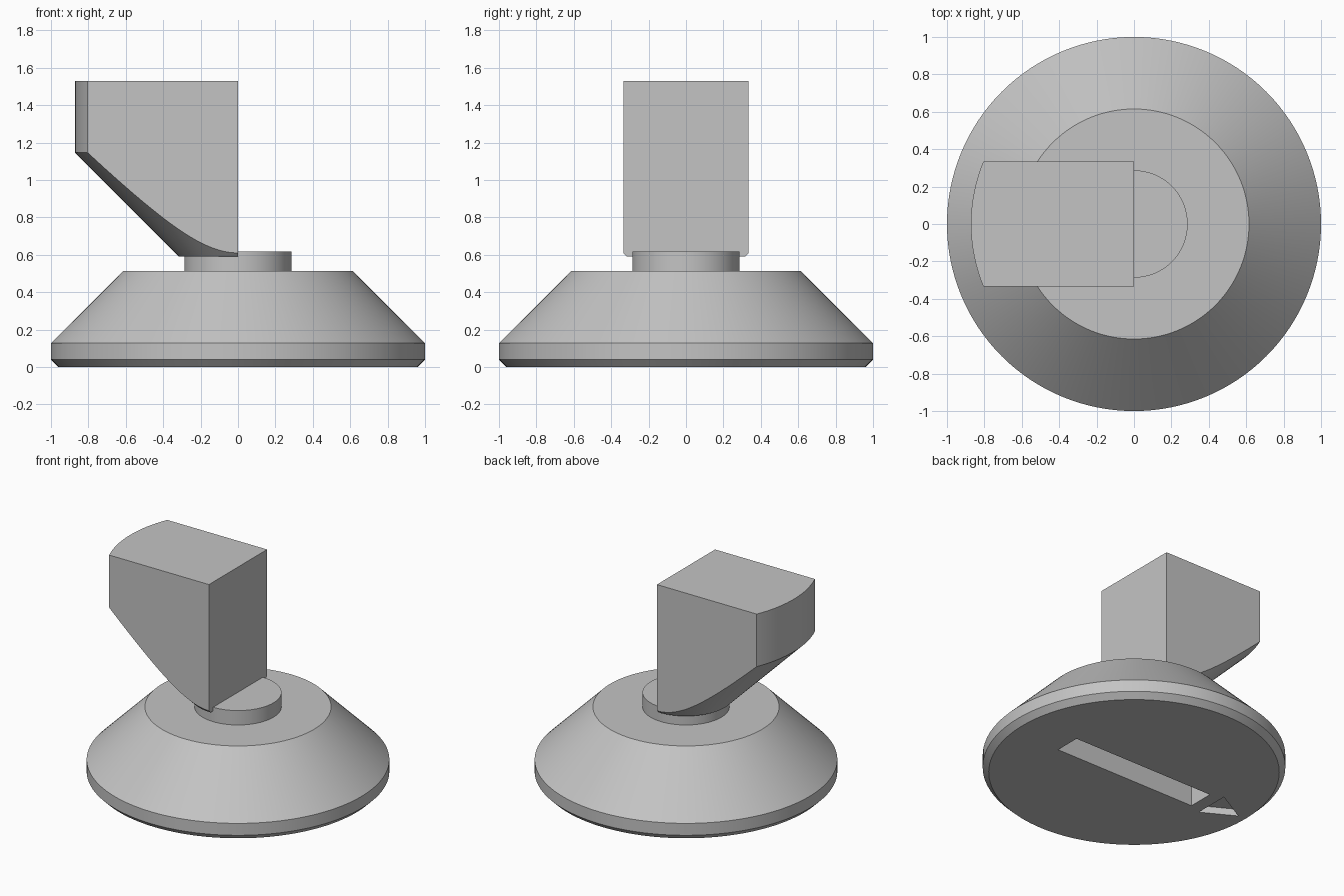
import bpy
import bmesh
import math

cube = bpy.data.objects.get("Cube")
if cube:
    bpy.data.objects.remove(cube, do_unlink=True)

grey = bpy.data.materials.new("plain grey")
grey.use_nodes = True
grey.diffuse_color = (0.55, 0.55, 0.55, 1)
grey.node_tree.nodes["Principled BSDF"].inputs["Base Color"].default_value = (0.55, 0.55, 0.55, 1)

SEGMENTS = 128


def finish(name, bm):
    bmesh.ops.recalc_face_normals(bm, faces=bm.faces)
    mesh = bpy.data.meshes.new(name)
    bm.to_mesh(mesh)
    bm.free()
    mesh.materials.append(grey)
    obj = bpy.data.objects.new(name, mesh)
    bpy.context.collection.objects.link(obj)
    return obj


def turned(name, profile):
    """Closed solid of revolution from (radius, z) pairs, bottom to top."""
    bm = bmesh.new()
    angles = [2 * math.pi * i / SEGMENTS for i in range(SEGMENTS)]
    rings = [[bm.verts.new((r * math.cos(a), r * math.sin(a), z)) for a in angles]
             for r, z in profile]
    for low, high in zip(rings, rings[1:]):
        for i in range(SEGMENTS):
            j = (i + 1) % SEGMENTS
            bm.faces.new((low[i], low[j], high[j], high[i]))
    bm.faces.new(rings[0])
    bm.faces.new(rings[-1])
    return finish(name, bm)


def prism(name, outline, z0, z1):
    """Outline in x and y, raised from z0 to z1."""
    bm = bmesh.new()
    face = bm.faces.new([bm.verts.new((x, y, z0)) for x, y in outline])
    top = bmesh.ops.extrude_face_region(bm, geom=[face])["geom"]
    bmesh.ops.translate(bm, vec=(0, 0, z1 - z0),
                        verts=[v for v in top if isinstance(v, bmesh.types.BMVert)])
    return finish(name, bm)


def rectangle(x0, x1, half_width):
    return [(x0, -half_width), (x1, -half_width), (x1, half_width), (x0, half_width)]


def combine(obj, cutter, operation):
    cutter.hide_render = True
    mod = obj.modifiers.new(cutter.name, 'BOOLEAN')
    mod.operation = operation
    mod.solver = 'EXACT'
    mod.object = cutter
    bpy.context.view_layer.objects.active = obj
    bpy.ops.object.modifier_apply(modifier=mod.name)
    bpy.data.objects.remove(cutter, do_unlink=True)


# Sloped round base with a slot and an arrow pocket underneath
base = turned("base", [(0.96, 0), (1, 0.04), (1, 0.127), (0.615, 0.512)])
combine(base, prism("slot_cutter", rectangle(-0.575, 0.575, 0.095), -0.1, 0.145), 'DIFFERENCE')
combine(base, prism("arrow_cutter", [(-0.9, 0), (-0.667, -0.13), (-0.667, 0.13)], -0.1, 0.05), 'DIFFERENCE')

# Short round neck
neck = turned("neck", [(0.287, 0.512), (0.287, 0.617)])

# Flared grip block: a turned cone trimmed to a straight-sided half
grip = turned("grip", [(0.315, 0.59), (0.872, 1.147), (0.872, 1.53)])
combine(grip, prism("grip_trim", rectangle(-1, 0, 0.335), 0.4, 1.7), 'INTERSECT')

# Smooth round walls, crisp edges
bpy.ops.object.select_all(action='DESELECT')
for part in (base, neck, grip):
    part.select_set(True)
bpy.context.view_layer.objects.active = base
bpy.ops.object.shade_smooth_by_angle(angle=math.radians(30))
